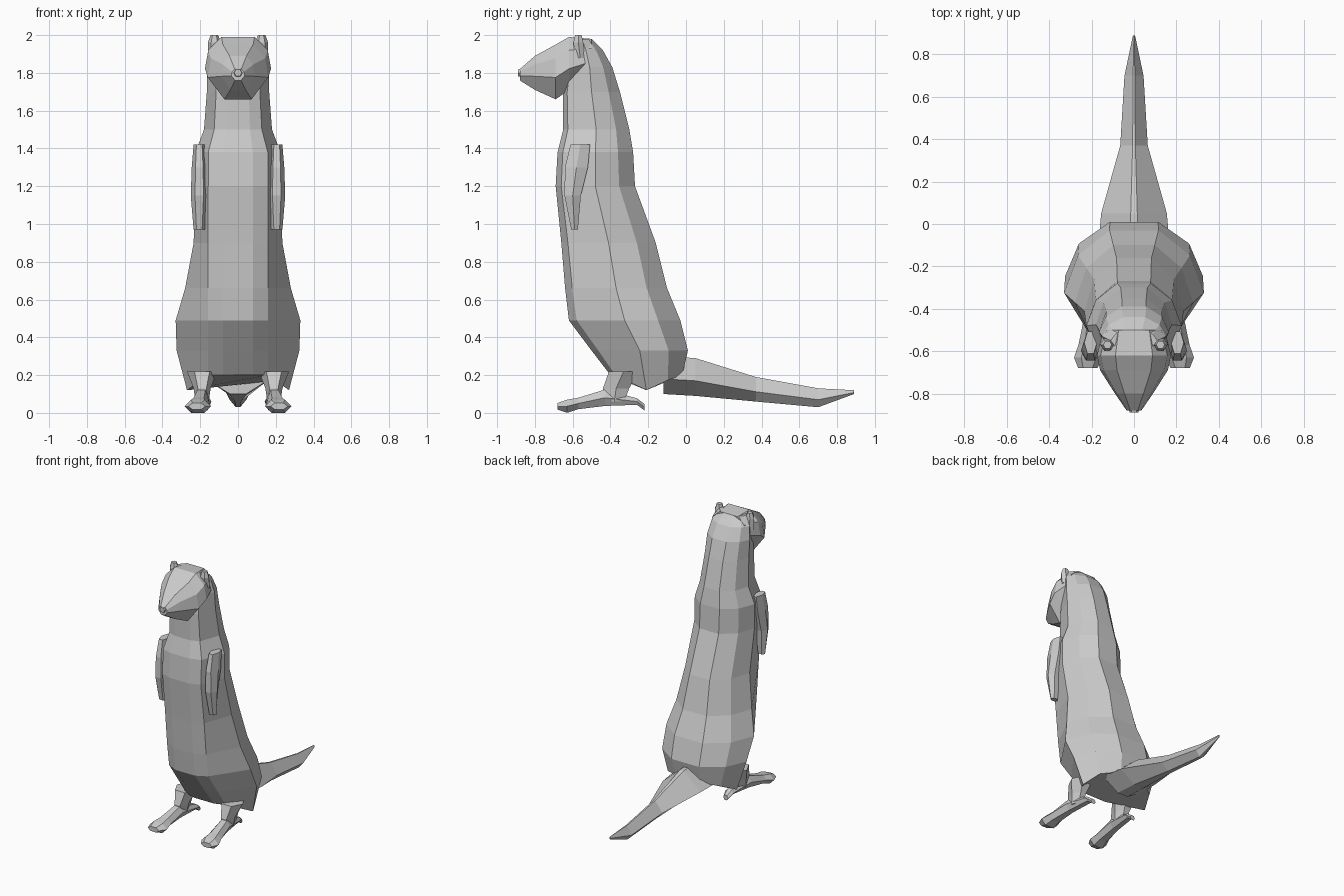
import bpy, bmesh
from math import cos, sin, pi

cube = bpy.data.objects.get("Cube")
if cube:
    bpy.data.objects.remove(cube, do_unlink=True)

grey = (0.6, 0.6, 0.6, 1)
fur = bpy.data.materials.new("plain_grey")
fur.use_nodes = True
fur.diffuse_color = grey
fur.node_tree.nodes["Principled BSDF"].inputs["Base Color"].default_value = grey


def loft(name, rings):
    """Skin closed rings of equal length, cap both ends, flat shaded."""
    bm = bmesh.new()
    loops = [[bm.verts.new(point) for point in ring] for ring in rings]
    count = len(loops[0])
    for lower, upper in zip(loops, loops[1:]):
        for i in range(count):
            j = (i + 1) % count
            bm.faces.new((lower[i], lower[j], upper[j], upper[i]))
    bm.faces.new(loops[0])
    bm.faces.new(loops[-1])
    bmesh.ops.recalc_face_normals(bm, faces=bm.faces)
    mesh = bpy.data.meshes.new(name)
    bm.to_mesh(mesh)
    bm.free()
    mesh.materials.append(fur)
    bpy.context.collection.objects.link(bpy.data.objects.new(name, mesh))


def mirrored(half):
    """Close a half outline across x = 0."""
    return half + [(-x, y, z) for x, y, z in reversed(half)]


def trunk_ring(z, front, back, width, drop=0):
    """Level ring: belly panel, flank, back panel; the flank may drop lower."""
    belly = min(0.16, 0.7 * width)
    depth = back - front
    return mirrored([
        (belly / 2, front, z),
        (belly, front + 0.07 * depth, z),
        (width, front + depth / 2, z - drop),
        (0.8 * width, front + 0.8 * depth, z - drop / 3),
        (0.35 * width, back, z),
    ])


def head_ring(y, top, bottom, width):
    """Upright ring: flat brow, sloping cheek, narrow jaw."""
    height = top - bottom
    return mirrored([
        (width / 2, y, top),
        (0.9 * width, y, top - height / 4),
        (width, y, bottom + 0.4 * height),
        (0.45 * width, y, bottom),
    ])


def tail_ring(y, top, bottom, width):
    """Upright ring: ridge on top, wide low sides, narrow keel."""
    return mirrored([
        (0.1 * width, y, top),
        (width, y, bottom + 0.4 * (top - bottom)),
        (width / 4, y, bottom),
    ])


def limb(name, side, x, rings, flat=False, splay=0):
    """Six-sided limb from rings of y, z, half width and half depth.
    Rings lie level for upright limbs and stand up for flat ones."""
    outline = []
    for y, z, wide, deep in rings:
        ring = []
        for k in range(6):
            across = x - splay * y + wide * cos(k * pi / 3)
            along = deep * sin(k * pi / 3)
            if flat:
                ring.append((side * across, y, z + along))
            else:
                ring.append((side * across, y + along, z))
        outline.append(ring)
    loft(name, outline)


# Torso, neck and back of the skull
loft("body", [
    trunk_ring(z=0.2, front=-0.4, back=-0.02, width=0.27, drop=0.08),
    trunk_ring(z=0.33, front=-0.5, back=0.01, width=0.325),
    trunk_ring(z=0.49, front=-0.62, back=-0.03, width=0.33),
    trunk_ring(z=0.66, front=-0.64, back=-0.1, width=0.28),
    trunk_ring(z=0.9, front=-0.66, back=-0.16, width=0.235),
    trunk_ring(z=1.2, front=-0.69, back=-0.27, width=0.225),
    trunk_ring(z=1.38, front=-0.68, back=-0.28, width=0.225),
    trunk_ring(z=1.5, front=-0.65, back=-0.3, width=0.18),
    trunk_ring(z=1.7, front=-0.65, back=-0.35, width=0.165),
    trunk_ring(z=1.83, front=-0.63, back=-0.39, width=0.165),
    trunk_ring(z=1.92, front=-0.62, back=-0.44, width=0.15),
    trunk_ring(z=1.98, front=-0.6, back=-0.5, width=0.11),
])

# Head tapering forward to the muzzle
loft("head", [
    head_ring(y=-0.5, top=1.98, bottom=1.78, width=0.145),
    head_ring(y=-0.62, top=1.99, bottom=1.71, width=0.175),
    head_ring(y=-0.69, top=1.95, bottom=1.66, width=0.16),
    head_ring(y=-0.8, top=1.89, bottom=1.71, width=0.09),
    head_ring(y=-0.88, top=1.82, bottom=1.76, width=0.035),
])

# Nose tip
limb("nose", 1, 0, [
    (-0.86, 1.8, 0.03, 0.03),
    (-0.89, 1.8, 0.02, 0.02),
], flat=True)

# Tail with a ridge along the top
loft("tail", [
    tail_ring(y=-0.12, top=0.3, bottom=0.1, width=0.17),
    tail_ring(y=0.05, top=0.29, bottom=0.09, width=0.155),
    tail_ring(y=0.37, top=0.19, bottom=0.06, width=0.065),
    tail_ring(y=0.7, top=0.13, bottom=0.03, width=0.045),
    tail_ring(y=0.89, top=0.12, bottom=0.1, width=0.005),
])

for label, side in (("left", 1), ("right", -1)):
    # Arm hanging against the chest
    limb(label + "_arm", side, 0.205, [
        (-0.56, 1.42, 0.03, 0.06),
        (-0.58, 1.3, 0.04, 0.07),
        (-0.6, 1.15, 0.045, 0.05),
        (-0.59, 0.97, 0.03, 0.02),
    ])
    # Lower leg between thigh and foot
    limb(label + "_leg", side, 0.19, [
        (-0.33, 0.22, 0.08, 0.09),
        (-0.37, 0.13, 0.045, 0.08),
        (-0.38, 0.06, 0.035, 0.06),
    ])
    # Foot from heel to toes, turned slightly outward
    limb(label + "_foot", side, 0.15, [
        (-0.22, 0.03, 0.02, 0.02),
        (-0.26, 0.06, 0.035, 0.02),
        (-0.43, 0.08, 0.04, 0.05),
        (-0.57, 0.05, 0.055, 0.035),
        (-0.63, 0.035, 0.07, 0.04),
        (-0.68, 0.035, 0.045, 0.02),
    ], flat=True, splay=0.1)
    # Small rounded ear
    limb(label + "_ear", side, 0.125, [
        (-0.56, 1.88, 0.035, 0.03),
        (-0.57, 1.96, 0.035, 0.03),
        (-0.57, 2, 0.02, 0.02),
    ])
